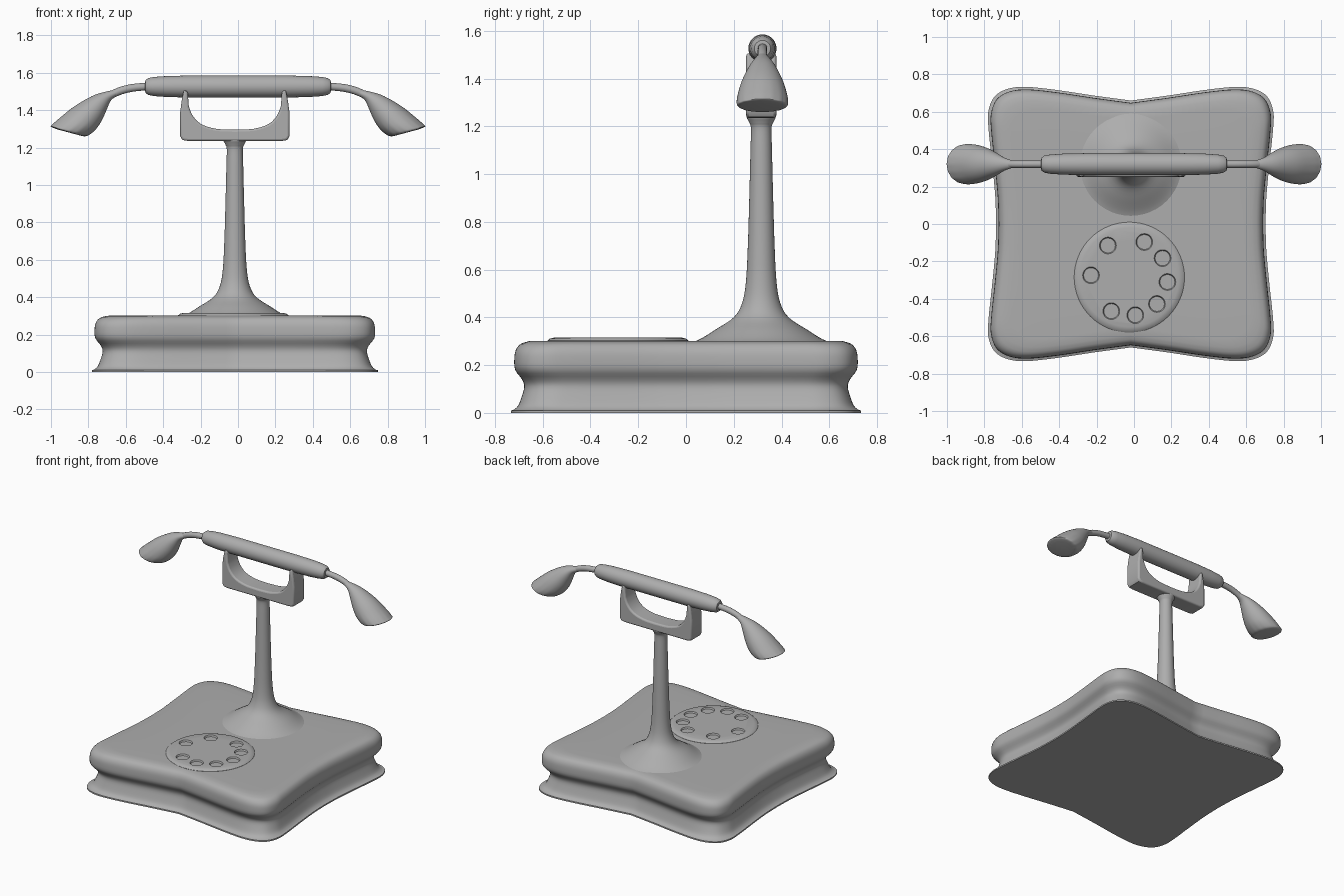
import bpy, bmesh
from math import sin, cos, pi, radians
from mathutils import Vector

cube = bpy.data.objects.get("Cube")
if cube:
    bpy.data.objects.remove(cube, do_unlink=True)

GREY = (0.42, 0.42, 0.42, 1)
grey = bpy.data.materials.new("plain grey")
grey.use_nodes = True
grey.diffuse_color = GREY
grey.node_tree.nodes["Principled BSDF"].inputs["Base Color"].default_value = GREY

CX, STEM_Y = -0.017, 0.315


def finish(name, bm, angle=40):
    bmesh.ops.recalc_face_normals(bm, faces=bm.faces)
    mesh = bpy.data.meshes.new(name)
    bm.to_mesh(mesh)
    bm.free()
    mesh.materials.append(grey)
    ob = bpy.data.objects.new(name, mesh)
    bpy.context.collection.objects.link(ob)
    bpy.ops.object.select_all(action="DESELECT")
    ob.select_set(True)
    bpy.context.view_layer.objects.active = ob
    if angle:
        bpy.ops.object.shade_smooth_by_angle(angle=radians(angle))
    return ob


def loft(name, rings, angle=40):
    """Skin closed rings of equal length and cap both ends."""
    bm = bmesh.new()
    loops = [[bm.verts.new(p) for p in ring] for ring in rings]
    for a, b in zip(loops, loops[1:]):
        for i in range(len(a)):
            j = (i + 1) % len(a)
            bm.faces.new((a[i], a[j], b[j], b[i]))
    bm.faces.new(loops[0])
    bm.faces.new(loops[-1])
    return finish(name, bm, angle)


def ring(centre, u, v, n=40, ripple=0):
    """Elliptical ring spanned by the half axes u and v."""
    pts = []
    for i in range(n):
        a = 2 * pi * i / n
        k = 1 + ripple * cos(a * n / 4)
        pts.append(Vector(centre) + (Vector(u) * cos(a) + Vector(v) * sin(a)) * k)
    return pts


def smooth(points, steps=5):
    """Catmull-Rom samples through points of any dimension."""
    pts = [Vector(p) for p in points]
    pts = [2 * pts[0] - pts[1]] + pts + [2 * pts[-1] - pts[-2]]
    out = []
    for p0, p1, p2, p3 in zip(pts, pts[1:], pts[2:], pts[3:]):
        for s in range(steps):
            t = s / steps
            out.append(0.5 * (2 * p1 + (p2 - p0) * t + (2 * p0 - 5 * p1 + 4 * p2 - p3) * t * t
                              + (3 * p1 - p0 - 3 * p2 + p3) * t ** 3))
    return out + [pts[-2]]


def lathe(name, profile, x, y, n=48):
    return loft(name, [ring((x, y, z), (r, 0, 0), (0, r, 0), n) for r, z in profile])


# Base: pinched square outline, waisted between the foot flange and the body
quarter = smooth([(0, .66), (.2, .687), (.4, .717), (.56, .733), (.66, .722), (.73, .68),
                  (.762, .6), (.76, .5), (.742, .33), (.725, .15), (.72, 0)], 4)
right = quarter + [Vector((p.x, -p.y)) for p in reversed(quarter[:-1])]
outline = right + [Vector((-p.x, p.y)) for p in reversed(right[1:-1])]
wall = smooth([(.01, .012), (.03, .03), (.046, .07), (.056, .11), (.047, .14), (.018, .18),
               (.014, .225), (.02, .262), (.04, .288), (.075, .3)], 3)
insets = [(0, 0), (0, .01)] + [tuple(p) for p in wall] + [(.12, .302), (.3, .302)]
loft("base", [[(CX + p.x * (1 - d / .74), p.y * (1 - d / .74), z) for p in outline]
              for d, z in insets])

# Dial: low disc with shallow finger holes
DIAL = (-.025, -.285)
dial = lathe("dial", [(.295, .295), (.295, .303), (.285, .311), (.265, .316)], *DIAL, n=64)
bm = bmesh.new()
for deg in (67, 30, -7, -44, -81, -118, 177, 124):
    a = radians(deg)
    hole = bmesh.ops.create_cone(bm, cap_ends=True, segments=20, radius1=.04, radius2=.055, depth=.03)
    bmesh.ops.translate(bm, verts=hole["verts"],
                        vec=(DIAL[0] + .205 * cos(a), DIAL[1] + .205 * sin(a), .321))
cutter = finish("finger_hole_cutter", bm, 0)
cutter.hide_render = True
cut = dial.modifiers.new("finger holes", "BOOLEAN")
cut.operation, cut.object, cut.solver = "DIFFERENCE", cutter, "EXACT"
bpy.context.view_layer.objects.active = dial
bpy.ops.object.modifier_apply(modifier=cut.name)
bpy.data.objects.remove(cutter, do_unlink=True)

# Stem: flared column
stem = smooth([(.28, .298), (.245, .315), (.19, .35), (.115, .4), (.08, .46), (.064, .55), (.056, .7),
               (.05, .9), (.045, 1.1), (.043, 1.19), (.05, 1.215), (.06, 1.235), (.062, 1.25)], 4)
lathe("stem", stem, CX, STEM_Y)

# Cradle: U-shaped fork with tapered prongs
half = [(0, 1.235), (.25, 1.235), (.28, 1.24), (.292, 1.26), (.292, 1.39), (.284, 1.45), (.272, 1.51),
        (.252, 1.5)]
half += [tuple(p) for p in smooth([(.246, 1.42), (.225, 1.37), (.18, 1.325), (.1, 1.3), (0, 1.295)], 3)]
fork = half + [(-x, z) for x, z in reversed(half[1:-1])]
bm = bmesh.new()
front = bm.faces.new([bm.verts.new((CX + x, STEM_Y - .063, z)) for x, z in fork])
back = bmesh.ops.extrude_face_region(bm, geom=[front])["geom"]
bmesh.ops.translate(bm, vec=(0, .126, 0), verts=[g for g in back if isinstance(g, bmesh.types.BMVert)])
if not front.is_valid or front not in bm.faces[:]:
    bm.faces.new([v for v in bm.verts][:len(fork)])
cradle = finish("cradle", bm, 35)
bevel = cradle.modifiers.new("rounded edges", "BEVEL")
bevel.width, bevel.segments, bevel.limit_method, bevel.angle_limit = .014, 3, "ANGLE", radians(50)

# Handset bar with rounded ends
ends = [(.497, .02), (.495, .034), (.48, .045), (.45, .051), (.38, .056), (.25, .059)]
bar = ends + [(-x, r) for x, r in reversed(ends)]
loft("handset_bar", [ring((x, STEM_Y + .005, 1.526), (0, r, 0), (0, 0, r)) for x, r in bar])

# Arms and oblique flared cups: upper edge, lower edge and half width of each section
cup = [(.655, 1.508, .65, 1.475, .02), (.71, 1.498, .68, 1.45, .035), (.78, 1.475, .703, 1.4, .06),
       (.875, 1.42, .728, 1.345, .088), (.95, 1.36, .758, 1.3, .104), (.99, 1.325, .795, 1.268, .107),
       (1, 1.312, .82, 1.26, .1), (.97, 1.298, .84, 1.263, .075)]
arm = smooth([(.48, 1.527), (.57, 1.518), (.64, 1.499), (.7, 1.468)], 4)
for side, label in ((1, "left"), (-1, "right")):
    loft(label + "_arm", [ring((side * p.x, STEM_Y + .005, p.y), (0, .02, 0), (side * .005, 0, .02), 20)
                          for p in arm])
    rings = []
    for i, s in enumerate(smooth(cup, 4)):
        x1, z1, x2, z2, w = s
        rings.append(ring((side * (x1 + x2) / 2, STEM_Y + .005, (z1 + z2) / 2), (0, w, 0),
                          (side * (x1 - x2) / 2, 0, (z1 - z2) / 2), 64, .012 * max(0, i - 12) / 16))
    loft(label + "_cup", rings, 50)
